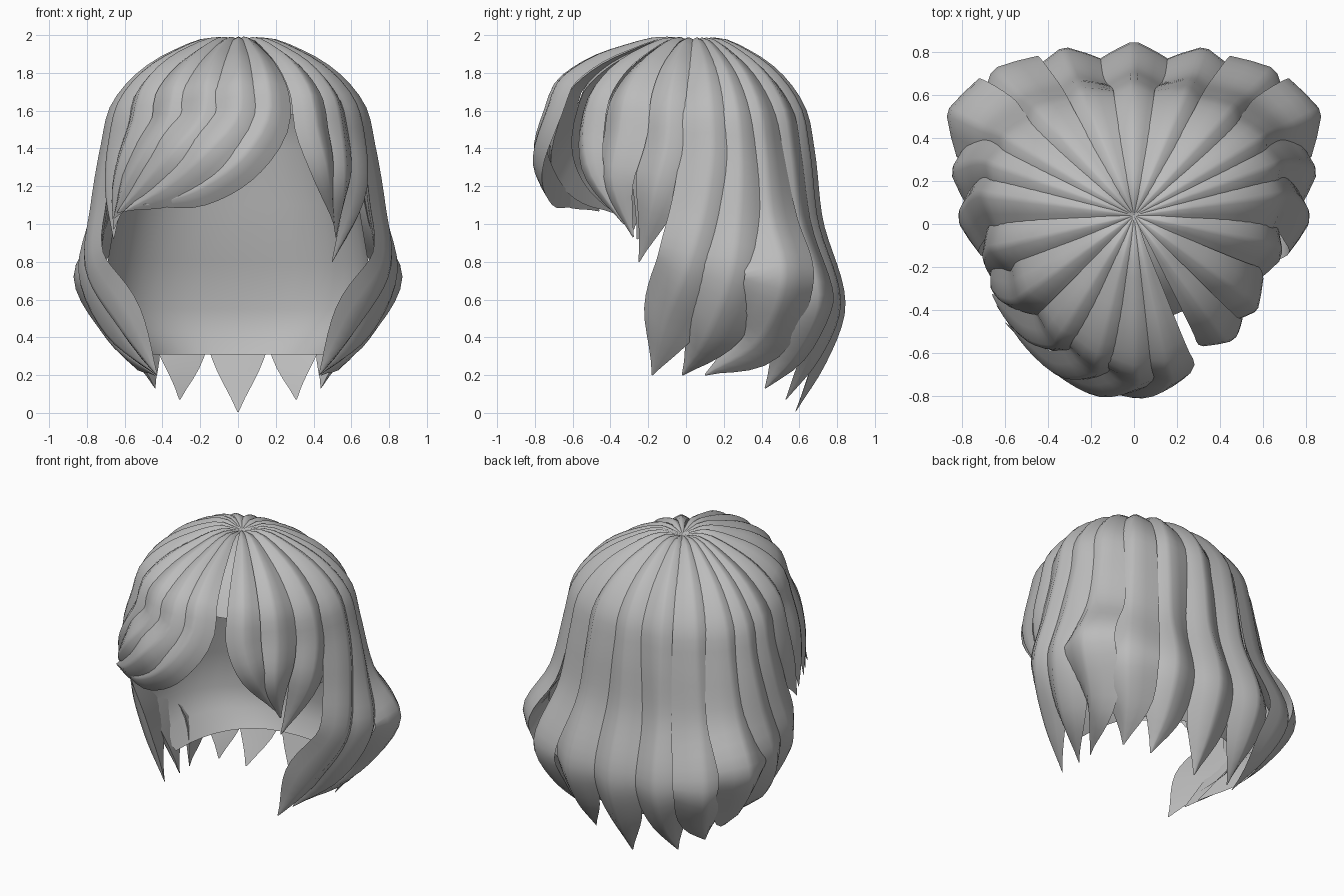
import bpy, bmesh, math
from mathutils import Vector

if "Cube" in bpy.data.objects:
    bpy.data.objects.remove(bpy.data.objects["Cube"])

hair = bpy.data.materials.new("hair_grey")
hair.diffuse_color = (0.5, 0.5, 0.5, 1)
hair.use_nodes = True
hair.node_tree.nodes["Principled BSDF"].inputs["Base Color"].default_value = hair.diffuse_color
CROWN = Vector((0, 0.04, 1.955))

# lock cross-section: (side, height), ridge on top and a flat underside
SECTION = [(-1, -1), (-.55, -.45), (-.11, 0), (.11, 0), (.55, -.45), (1, -1), (0, -1.03)]


def spline(pts, spacing=.07):
    """Smooth curve with chord-length spacing through (x, y, z, width) points."""
    pts = [Vector(p) for p in pts]
    d = [(b.xyz - a.xyz).length for a, b in zip(pts, pts[1:])]
    slope = [(b - a) / l for a, b, l in zip(pts, pts[1:], d)]
    tan = [slope[0]]
    for i in range(1, len(pts) - 1):
        tan.append((slope[i - 1] * d[i] + slope[i] * d[i - 1]) / (d[i - 1] + d[i]))
    tan.append(slope[-1])
    out = []
    for i, l in enumerate(d):
        steps = max(2, round(l / spacing))
        for s in range(steps):
            t = s / steps
            out.append(pts[i] * (2 * t ** 3 - 3 * t * t + 1) + tan[i] * (l * (t ** 3 - 2 * t * t + t))
                       + pts[i + 1] * (3 * t * t - 2 * t ** 3) + tan[i + 1] * (l * (t ** 3 - t * t)))
    return out + [pts[-1]]


def outward(p):
    """Direction away from the head; the lower back is squarer than a circle."""
    out = p - Vector((0, .06, min(p.z, 1.2)))
    if out.y > 0:
        square = Vector((out.x * abs(out.x), out.y * out.y, 0))
        if square.length > 1e-6:
            square *= out.xy.length / square.length
            square.z = out.z
            out = out.lerp(square, min(1, max(0, (1.6 - p.z) / .7)))
    return out


def finish(name, bm, angle):
    bmesh.ops.recalc_face_normals(bm, faces=bm.faces)
    me = bpy.data.meshes.new(name)
    bm.to_mesh(me)
    bm.free()
    me.materials.append(hair)
    ob = bpy.data.objects.new(name, me)
    bpy.context.collection.objects.link(ob)
    bpy.ops.object.select_all(action='DESELECT')
    ob.select_set(True)
    bpy.context.view_layer.objects.active = ob
    bpy.ops.object.shade_smooth_by_angle(angle=math.radians(angle))


def lock(name, points, mirror=1):
    """Tapered lock: an elliptic arc from the crown to points[0], then the rest."""
    mx, my, mz, mw = points[0]
    path = [(CROWN.x, CROWN.y, CROWN.z, .008)]
    for deg in (12, 30, 50, 70):
        s, c = math.sin(math.radians(deg)) ** 1.1, math.cos(math.radians(deg))
        path.append((mx * s, CROWN.y + (my - CROWN.y) * s, mz + (2.0 - mz) * c, mw * s))
    path = spline([(x * mirror, y, z, w) for x, y, z, w in path + points])
    bm = bmesh.new()
    rings = []
    for i, (x, y, z, w) in enumerate(path):
        p = Vector((x, y, z))
        a, b = path[max(i - 1, 0)], path[min(i + 1, len(path) - 1)]
        tangent = (b.xyz - a.xyz).normalized()
        out = outward(p)
        out = (out - tangent * out.dot(tangent)).normalized()
        side = tangent.cross(out)
        w = max(w, .004)
        rings.append([bm.verts.new(p + side * (u * w) + out * (v * w * .5)) for u, v in SECTION])
    n = len(SECTION)
    for r, q in zip(rings, rings[1:]):
        for k in range(n):
            bm.faces.new((r[k], r[(k + 1) % n], q[(k + 1) % n], q[k]))
    bm.faces.new(rings[0])
    bm.faces.new(rings[-1])
    finish(name, bm, 50)


# back and side locks: bend, widest point, shoulder, tip as (x, y, z, half width)
lock("back_lock_centre", [(0, .68, 1.4, .14), (0, .72, 1.05, .155), (0, .84, .52, .185),
                          (0, .74, .26, .14), (0, .58, .005, 0)])
PAIRED = {
    "back_lock_inner": [(.26, .65, 1.4, .145), (.28, .69, 1.05, .16), (.33, .81, .52, .18),
                        (.32, .70, .28, .13), (.31, .53, .07, 0)],
    "back_lock_outer": [(.48, .56, 1.4, .15), (.53, .60, 1.05, .17), (.65, .71, .56, .19),
                        (.56, .60, .32, .15), (.44, .42, .13, 0)],
    "side_lock_rear": [(.63, .42, 1.4, .14), (.71, .45, 1.05, .18), (.865, .52, .72, .19),
                       (.70, .40, .40, .17), (.44, .10, .20, 0)],
    "side_lock_middle": [(.70, .29, 1.4, .14), (.78, .28, 1.05, .18), (.845, .24, .75, .19),
                         (.70, .12, .42, .17), (.43, -.02, .20, 0)],
    "side_lock_front": [(.725, .14, 1.42, .165), (.78, .10, 1.1, .175), (.81, .01, .78, .175),
                        (.62, -.12, .45, .16), (.43, -.18, .20, 0)],
}
for name, pts in PAIRED.items():
    lock(name + "_right", pts)
    lock(name + "_left", pts, -1)

# short face-framing locks
lock("temple_lock_right", [(.67, -.10, 1.45, .155), (.68, -.16, 1.2, .14), (.50, -.25, .80, 0)])
lock("cheek_lock_right", [(.55, -.36, 1.5, .145), (.57, -.40, 1.25, .12), (.52, -.28, .93, 0)])
lock("brow_lock_right", [(.42, -.54, 1.52, .11), (.47, -.53, 1.32, .09), (.51, -.33, 1.0, 0)])
lock("temple_lock_left", [(-.68, -.12, 1.45, .165), (-.70, -.17, 1.2, .15), (-.66, -.26, .92, 0)])

# fringe swept to one side
lock("fringe_lock_1", [(.17, -.73, 1.62, .125), (.03, -.81, 1.36, .12), (-.22, -.74, 1.18, .09), (-.5, -.56, 1.10, 0)])
lock("fringe_lock_2", [(.01, -.75, 1.61, .14), (-.17, -.80, 1.38, .135), (-.36, -.70, 1.21, .11), (-.6, -.46, 1.07, 0)])
lock("fringe_lock_3", [(-.18, -.69, 1.6, .15), (-.34, -.71, 1.39, .14), (-.49, -.59, 1.22, .11), (-.64, -.38, 1.06, 0)])
lock("fringe_lock_4", [(-.37, -.57, 1.58, .15), (-.50, -.54, 1.37, .14), (-.60, -.44, 1.2, .11), (-.66, -.33, 1.03, 0)])
lock("fringe_lock_5", [(-.55, -.36, 1.55, .16), (-.62, -.35, 1.35, .15), (-.66, -.31, 1.18, .11), (-.66, -.28, .97, 0)])

# smooth inner shell, open at the face: x radius, y radius, height
PROFILE = [(.03, .03, 1.92), (.22, .22, 1.86), (.41, .40, 1.74), (.52, .49, 1.58), (.59, .54, 1.4),
           (.64, .56, 1.1), (.69, .63, .8), (.69, .68, .55), (.61, .67, .42), (.50, .62, .31)]
bm = bmesh.new()
COUNT = 36
grid = []
for rx, ry, z in PROFILE:
    e = .95 if z > 1.2 else .8
    ring = []
    for k in range(COUNT):
        c, s = math.cos(math.tau * k / COUNT), math.sin(math.tau * k / COUNT)
        ring.append(bm.verts.new((rx * math.copysign(abs(c) ** e, c),
                                  CROWN.y + ry * math.copysign(abs(s) ** e, s), z)))
    grid.append(ring)
for row in range(len(PROFILE) - 1):
    for k in range(COUNT):
        front = math.sin(math.tau * (k + .5) / COUNT) < (-.05 if row >= 5 else -.35)
        if not (front and row >= 3):
            j = (k + 1) % COUNT
            bm.faces.new((grid[row][k], grid[row][j], grid[row + 1][j], grid[row + 1][k]))
bm.faces.new(grid[0])
bmesh.ops.delete(bm, geom=[v for v in bm.verts if not v.link_faces], context='VERTS')
finish("inner_shell", bm, 60)
